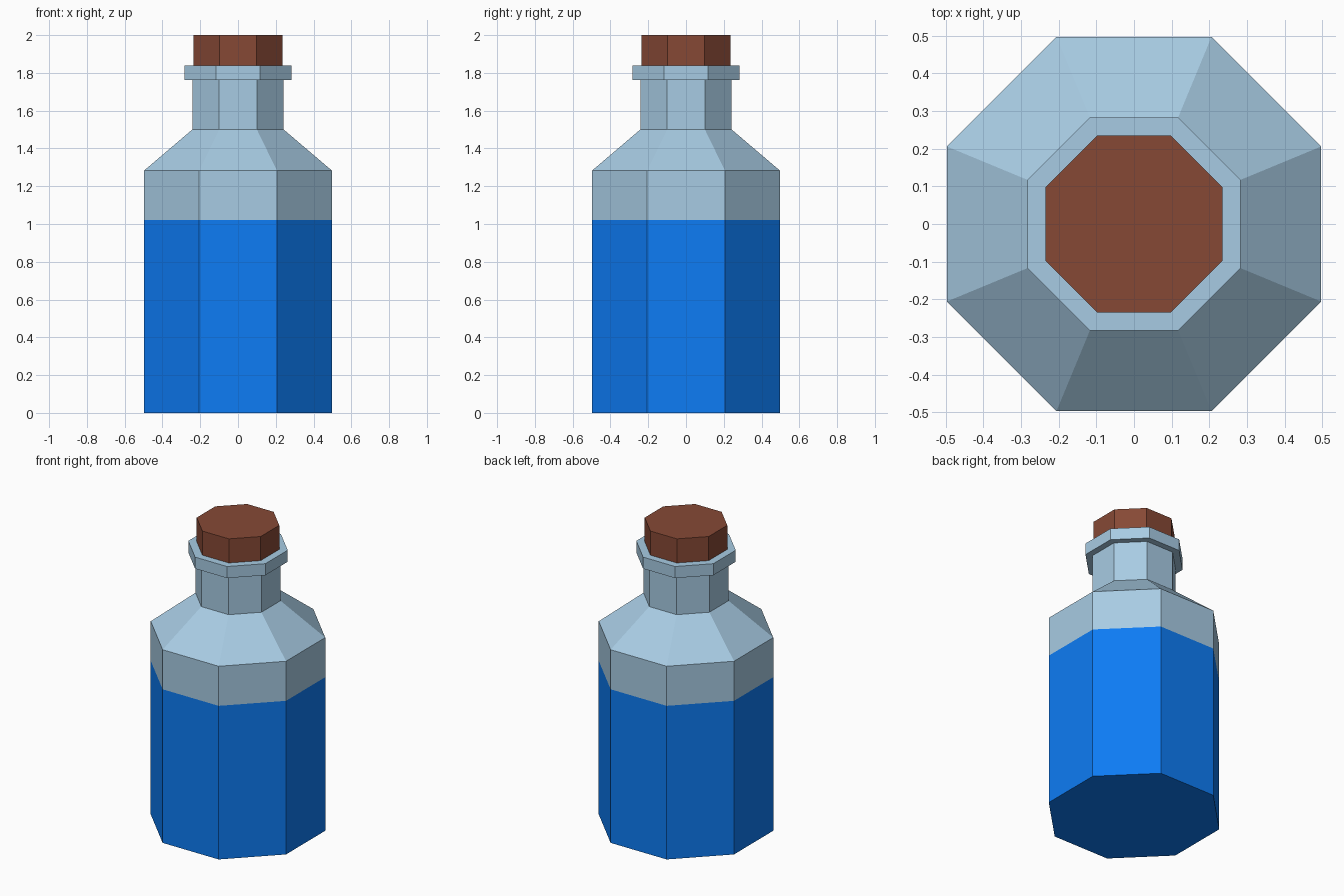
import bpy, bmesh
from math import cos, sin, pi

if "Cube" in bpy.data.objects:
    bpy.data.objects.remove(bpy.data.objects["Cube"])

SIDES = 8


def make_material(name, rgb):
    mat = bpy.data.materials.new(name)
    mat.diffuse_color = (*rgb, 1.0)
    mat.use_nodes = True
    mat.node_tree.nodes["Principled BSDF"].inputs["Base Color"].default_value = mat.diffuse_color
    return mat


def lathe(name, profile, mat, cap_bottom=True, cap_top=True):
    """Octagonal lathe; profile holds (half width across flats, z), bottom to top."""
    bm = bmesh.new()
    rings = []
    for half_width, z in profile:
        r = half_width / cos(pi / SIDES)
        rings.append([bm.verts.new((r * cos((i + 0.5) * 2 * pi / SIDES),
                                    r * sin((i + 0.5) * 2 * pi / SIDES), z))
                      for i in range(SIDES)])
    for low, high in zip(rings, rings[1:]):
        for i in range(SIDES):
            j = (i + 1) % SIDES
            bm.faces.new((low[i], low[j], high[j], high[i]))
    if cap_bottom:
        bm.faces.new(rings[0][::-1])
    if cap_top:
        bm.faces.new(rings[-1])
    mesh = bpy.data.meshes.new(name)
    bm.to_mesh(mesh)
    bm.free()
    mesh.materials.append(mat)
    obj = bpy.data.objects.new(name, mesh)
    bpy.context.collection.objects.link(obj)
    return obj


glass = make_material("glass", (0.39, 0.60, 0.77))
blue = make_material("blue_liquid", (0.004, 0.20, 0.91))
brown = make_material("cork_brown", (0.24, 0.066, 0.036))

# Filled lower part of the bottle
lathe("liquid", [(0.497, 0), (0.497, 1.02)], blue)

# Upper glass: wall, shoulder, neck, lip and rim around the stopper
lathe("glass_bottle",
      [(0.497, 1.02), (0.497, 1.283), (0.242, 1.50), (0.242, 1.763),
       (0.283, 1.763), (0.283, 1.84), (0.235, 1.84)],
      glass, cap_bottom=False, cap_top=False)

# Stopper
lathe("cork", [(0.235, 1.84), (0.235, 2.0)], brown)
